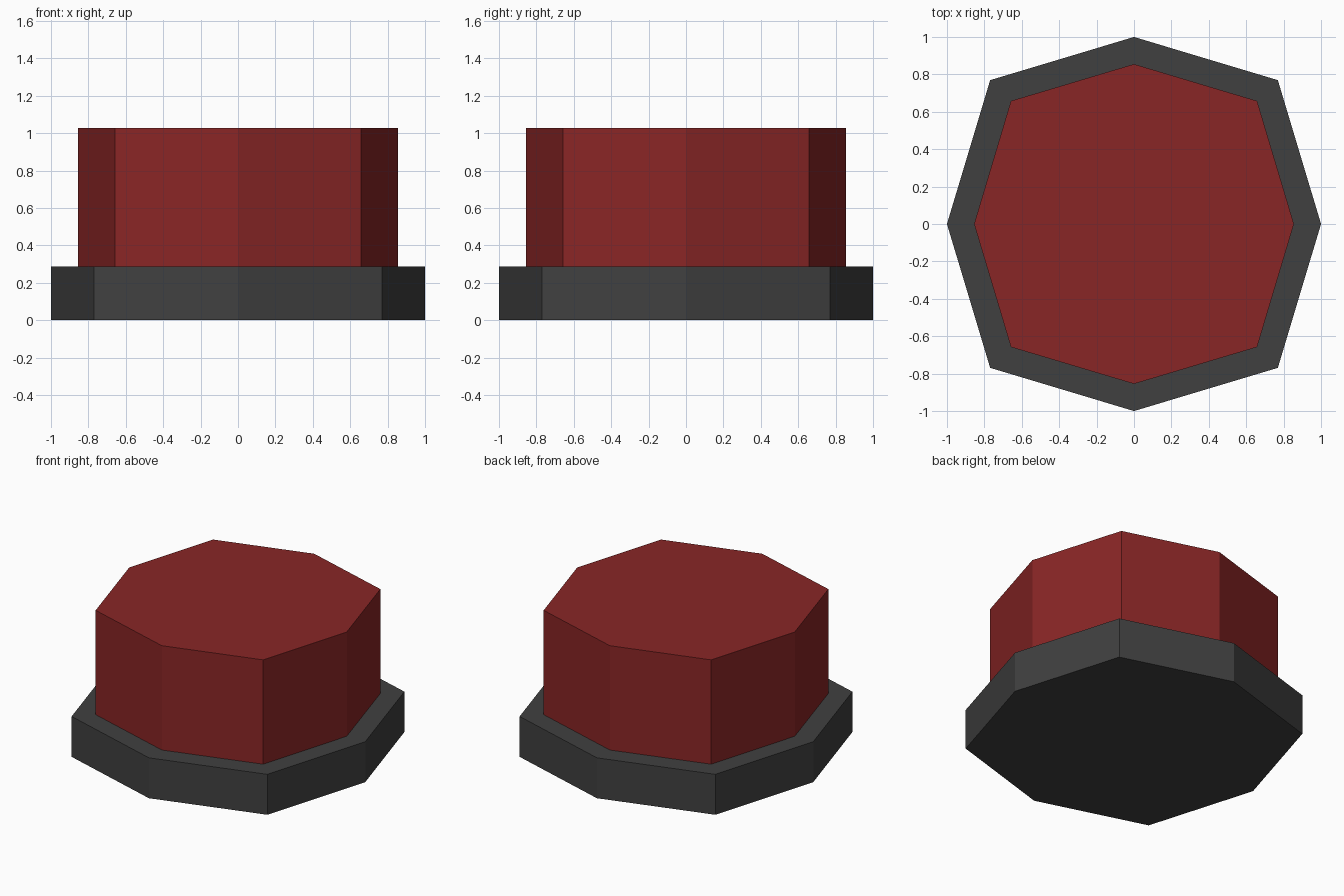
import bpy, bmesh

if "Cube" in bpy.data.objects:
    bpy.data.objects.remove(bpy.data.objects["Cube"])


def material(name, rgb):
    m = bpy.data.materials.new(name)
    m.diffuse_color = (*rgb, 1)
    m.use_nodes = True
    m.node_tree.nodes["Principled BSDF"].inputs["Base Color"].default_value = m.diffuse_color
    return m


def octagon_prism(name, axis_r, diag, z0, z1, mat):
    """Eight-sided prism: corners on the axes at axis_r, on the diagonals at (diag, diag)."""
    quarter = [(axis_r, 0), (diag, diag)]
    ring = []
    for _ in range(4):
        ring += quarter
        quarter = [(-y, x) for x, y in quarter]
    bm = bmesh.new()
    base = bm.faces.new([bm.verts.new((x, y, z0)) for x, y in ring])
    ext = bmesh.ops.extrude_face_region(bm, geom=[base], use_keep_orig=True)
    top = [v for v in ext["geom"] if isinstance(v, bmesh.types.BMVert)]
    bmesh.ops.translate(bm, verts=top, vec=(0, 0, z1 - z0))
    bmesh.ops.recalc_face_normals(bm, faces=bm.faces)
    mesh = bpy.data.meshes.new(name)
    bm.to_mesh(mesh)
    bm.free()
    mesh.materials.append(mat)
    obj = bpy.data.objects.new(name, mesh)
    bpy.context.collection.objects.link(obj)
    return obj


# Dark surround and red push button
octagon_prism("base", 1.0, 0.769, 0.0, 0.287, material("dark grey", (0.051, 0.051, 0.051)))
octagon_prism("button", 0.855, 0.658, 0.287, 1.028, material("dark red", (0.25, 0.019, 0.019)))
